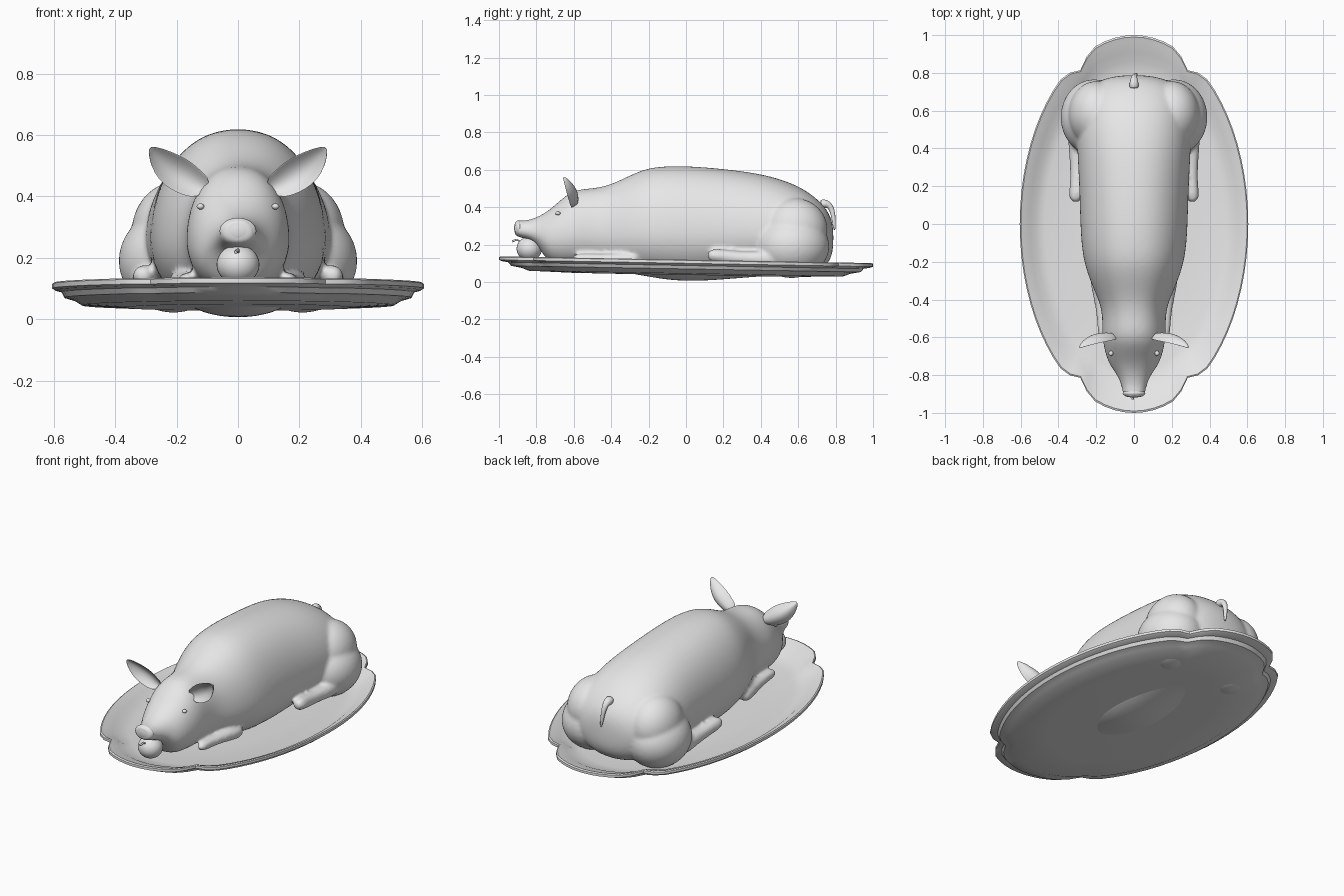
import bpy, bmesh, math
from mathutils import Vector, Matrix

if "Cube" in bpy.data.objects:
    bpy.data.objects.remove(bpy.data.objects["Cube"])

grey = bpy.data.materials.new("plain grey")
grey.use_nodes = True
grey.diffuse_color = (0.8, 0.8, 0.8, 1)
grey.node_tree.nodes["Principled BSDF"].inputs["Base Color"].default_value = (0.8, 0.8, 0.8, 1)


def finish(name, bm, angle=60):
    bmesh.ops.recalc_face_normals(bm, faces=bm.faces)
    mesh = bpy.data.meshes.new(name)
    bm.to_mesh(mesh)
    bm.free()
    obj = bpy.data.objects.new(name, mesh)
    bpy.context.collection.objects.link(obj)
    mesh.materials.append(grey)
    bpy.ops.object.select_all(action="DESELECT")
    obj.select_set(True)
    bpy.context.view_layer.objects.active = obj
    bpy.ops.object.shade_smooth_by_angle(angle=math.radians(angle))
    return obj


def loft(bm, rings):
    """Skin a list of equal-length point rings and close both ends."""
    rows = [[bm.verts.new(p) for p in ring] for ring in rings]
    n = len(rows[0])
    for a, b in zip(rows, rows[1:]):
        for i in range(n):
            j = (i + 1) % n
            bm.faces.new((a[i], a[j], b[j], b[i]))
    bm.faces.new(rows[0][::-1])
    bm.faces.new(rows[-1])


def ball(bm, centre, radii, segments=24):
    m = Matrix.Translation(centre) @ Matrix.Diagonal((*radii, 1))
    bmesh.ops.create_uvsphere(bm, u_segments=segments, v_segments=segments // 2, radius=1, matrix=m)


def tube(bm, path, n=12):
    """Round limb along (x, y, z, radius) points."""
    pts = [Vector(p[:3]) for p in path]
    rings = []
    for k, p in enumerate(pts):
        d = pts[min(k + 1, len(pts) - 1)] - pts[max(k - 1, 0)]
        q = d.to_track_quat("Z", "Y")
        rings.append([p + q @ Vector((math.cos(t), math.sin(t), 0)) * path[k][3]
                      for t in (math.tau * i / n for i in range(n))])
    loft(bm, rings)


# Platter: oval dish with four rim notches, tilted slightly down to the back
SEG = 72
profile = [(0.02, 0.052), (0.5, 0.052), (0.78, 0.058), (0.86, 0.07), (0.91, 0.095), (0.97, 0.112),
           (0.99, 0.119), (1.0, 0.115), (1.0, 0.1), (0.985, 0.094), (0.95, 0.088), (0.935, 0.07),
           (0.88, 0.06), (0.84, 0.045), (0.6, 0.038), (0.02, 0.036)]


def dish_ring(s, z):
    ring = []
    for i in range(SEG):
        t = math.tau * i / SEG
        fold = math.degrees(math.atan2(abs(math.sin(t)), abs(math.cos(t))))
        notch = 0.06 * math.exp(-((fold - 60) / 5) ** 2) * max(0, (s - 0.75) * 4)
        r = s * (1 - notch)
        y = r * math.sin(t)
        ring.append((0.605 * r * math.cos(t), y, z - 0.018 * y))
    return ring


bm = bmesh.new()
loft(bm, [dish_ring(*p) for p in profile])
finish("platter", bm, 40)

# Body and head: stations of (y, half width, bottom, middle, top)
stations = [
    (-0.918, 0.045, 0.255, 0.285, 0.322), (-0.908, 0.06, 0.243, 0.28, 0.332),
    (-0.86, 0.064, 0.232, 0.27, 0.326), (-0.80, 0.088, 0.21, 0.26, 0.345),
    (-0.75, 0.128, 0.12, 0.23, 0.372), (-0.70, 0.148, 0.09, 0.24, 0.412),
    (-0.64, 0.163, 0.085, 0.25, 0.468), (-0.58, 0.17, 0.08, 0.26, 0.498),
    (-0.50, 0.168, 0.08, 0.26, 0.502), (-0.42, 0.18, 0.07, 0.26, 0.517),
    (-0.34, 0.218, 0.05, 0.26, 0.552), (-0.22, 0.264, 0.03, 0.26, 0.612),
    (-0.10, 0.282, 0.008, 0.26, 0.624), (0.05, 0.288, 0.0, 0.26, 0.622),
    (0.25, 0.294, 0.015, 0.26, 0.603), (0.42, 0.305, 0.03, 0.26, 0.578),
    (0.56, 0.305, 0.03, 0.25, 0.535), (0.66, 0.29, 0.04, 0.24, 0.482),
    (0.74, 0.23, 0.07, 0.24, 0.41), (0.78, 0.13, 0.13, 0.24, 0.34),
    (0.788, 0.03, 0.2, 0.24, 0.27)]


def section(y, w, low, mid, high, n=24):
    ring = []
    for i in range(n):
        t = math.tau * i / n
        c, s = math.cos(t), math.sin(t)
        side = math.copysign(abs(c) ** 0.9, c)
        ring.append((w * side, y, mid + s * (high - mid if s > 0 else mid - low)))
    return ring


bm = bmesh.new()
loft(bm, [section(*s) for s in stations])
for x in (-1, 1):
    # Haunches, folded hind legs and forward-stretched front legs
    ball(bm, (x * 0.21, 0.565, 0.19), (0.182, 0.205, 0.17))
    ball(bm, (x * 0.2, 0.58, 0.28), (0.15, 0.18, 0.17))
    tube(bm, [(x * 0.30, 0.52, 0.12, 0.06), (x * 0.305, 0.38, 0.125, 0.04), (x * 0.30, 0.26, 0.128, 0.038),
              (x * 0.305, 0.17, 0.14, 0.04), (x * 0.31, 0.13, 0.143, 0.034), (x * 0.31, 0.115, 0.143, 0.016)])
    tube(bm, [(x * 0.2, -0.25, 0.11, 0.045), (x * 0.185, -0.36, 0.118, 0.036), (x * 0.17, -0.48, 0.122, 0.028),
              (x * 0.165, -0.57, 0.125, 0.03), (x * 0.165, -0.61, 0.125, 0.018)])
pig = finish("pig_body", bm, 180)
pig.modifiers.new("round", "SUBSURF").levels = 2
pig.modifiers["round"].render_levels = 2
merge = pig.modifiers.new("merge", "REMESH")
merge.mode = "VOXEL"
merge.voxel_size = 0.011
merge.use_smooth_shade = True
soft = pig.modifiers.new("soften", "SMOOTH")
soft.factor = 0.5
soft.iterations = 5

# Ears: cupped leaves, open to the front; rows of (centre x, y, z, half width)
ear_rows = [(0.105, -0.60, 0.42, 0.035), (0.145, -0.605, 0.44, 0.05), (0.185, -0.61, 0.467, 0.058),
            (0.225, -0.62, 0.494, 0.054), (0.26, -0.635, 0.525, 0.037), (0.28, -0.648, 0.548, 0.018),
            (0.287, -0.655, 0.558, 0.004)]
for x, side in ((-1, "right"), (1, "left")):
    bm = bmesh.new()
    across = Vector((-0.62 * x, 0, 0.78))
    rings = []
    for cx, cy, cz, w in ear_rows:
        ring = []
        for i in range(16):
            t = math.tau * i / 16
            u = math.cos(t)
            depth = w * 0.75 * (1 - u * u) + 0.007 * math.sin(t)
            ring.append(Vector((x * cx, cy - w * 0.25 + depth, cz)) + across * w * u)
        rings.append(ring)
    loft(bm, rings)
    ear = finish(side + "_ear", bm, 80)
    ear.modifiers.new("round", "SUBSURF").levels = 1

    # Eyes
    bm = bmesh.new()
    ball(bm, (x * 0.122, -0.685, 0.367), (0.013, 0.014, 0.01), 12)
    finish(side + "_eye", bm)

# Snout disc rim
bm = bmesh.new()
ball(bm, (0, -0.895, 0.287), (0.06, 0.024, 0.043))
finish("snout", bm)

# Apple with a dimple and a stem
bm = bmesh.new()
ball(bm, (0, -0.838, 0.178), (0.07, 0.068, 0.064), 28)
finish("apple", bm)
bm = bmesh.new()
tube(bm, [(0, -0.885, 0.215, 0.004), (0, -0.905, 0.226, 0.005), (-0.008, -0.928, 0.218, 0.006)], 8)
finish("apple_stem", bm)

# Tail: drooping taper
bm = bmesh.new()
tube(bm, [(0, 0.715, 0.415, 0.03), (0, 0.75, 0.42, 0.024), (0, 0.775, 0.405, 0.017),
          (0.005, 0.787, 0.36, 0.013), (0.01, 0.792, 0.31, 0.01), (0.014, 0.794, 0.275, 0.004)])
tail = finish("tail", bm, 80)
tail.modifiers.new("round", "SUBSURF").levels = 1
